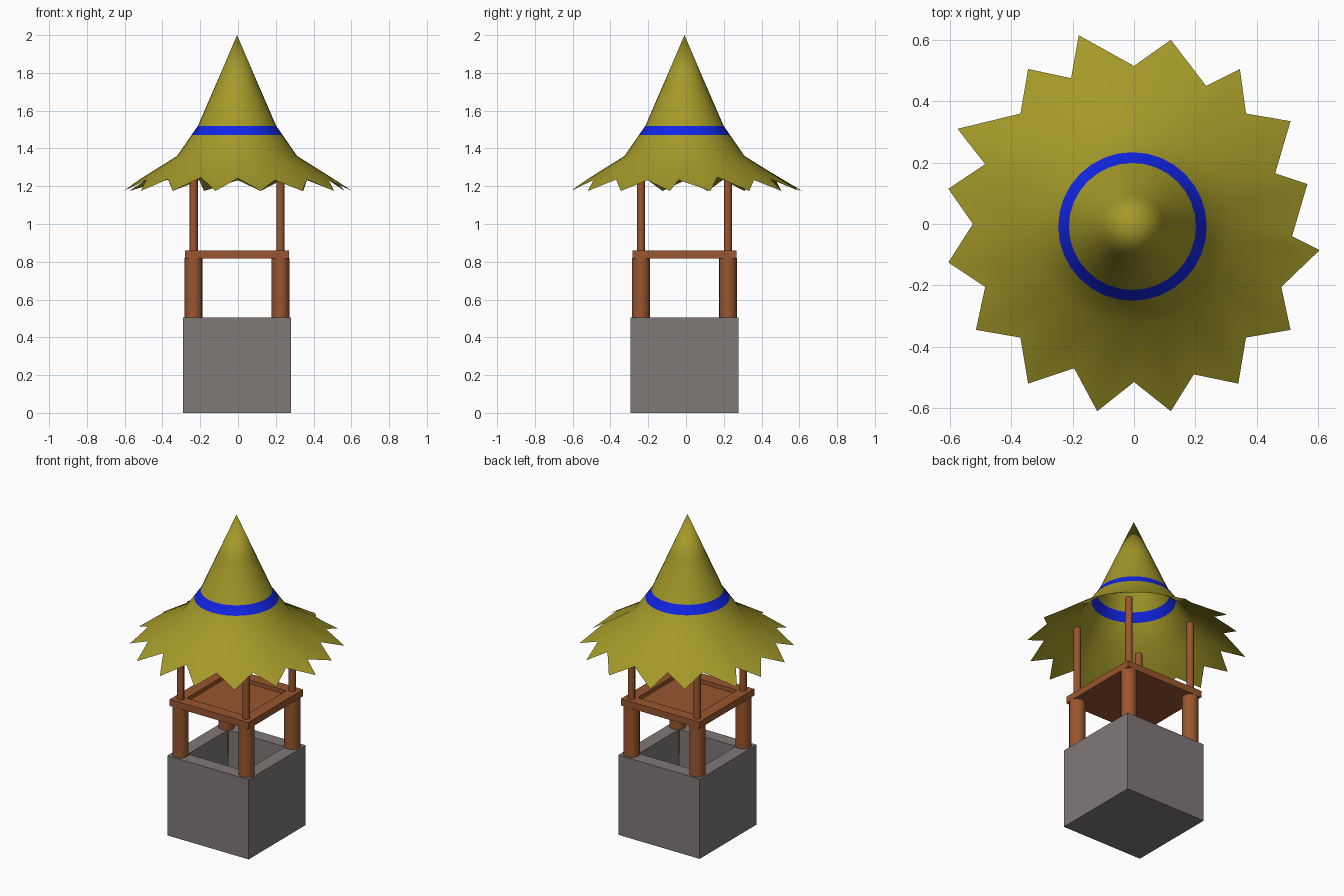
import bpy, bmesh, math

if "Cube" in bpy.data.objects:
    bpy.data.objects.remove(bpy.data.objects["Cube"])

CX, CY = -0.005, -0.008          # axis of the whole model


def material(name, rgb):
    m = bpy.data.materials.new(name)
    m.diffuse_color = (*rgb, 1)
    m.use_nodes = True
    m.node_tree.nodes["Principled BSDF"].inputs["Base Color"].default_value = m.diffuse_color
    return m


STONE = material("grey stone", (0.215, 0.19, 0.187))
WOOD = material("brown wood", (0.32, 0.092, 0.028))
STRAW = material("olive straw", (0.37, 0.32, 0.022))
BLUE = material("blue band", (0.006, 0.018, 0.8))


def finish(bm, name, mats, smooth=None):
    bmesh.ops.recalc_face_normals(bm, faces=bm.faces)
    me = bpy.data.meshes.new(name)
    bm.to_mesh(me)
    bm.free()
    for m in mats:
        me.materials.append(m)
    ob = bpy.data.objects.new(name, me)
    bpy.context.collection.objects.link(ob)
    ob.location = (CX, CY, 0)
    if smooth:
        bpy.context.view_layer.objects.active = ob
        ob.select_set(True)
        bpy.ops.object.shade_smooth_by_angle(angle=math.radians(smooth))
        ob.select_set(False)
    return ob


def tray(name, half, z0, z1, inner, floor, mat):
    """Square block with a square recess in its top."""
    bm = bmesh.new()
    rings = []
    for h, z in ((half, z0), (half, z1), (inner, z1), (inner, floor)):
        rings.append([bm.verts.new((sx * h, sy * h, z))
                      for sx, sy in ((-1, -1), (1, -1), (1, 1), (-1, 1))])
    for a, b in zip(rings, rings[1:]):
        for i in range(4):
            j = (i + 1) % 4
            bm.faces.new((a[i], a[j], b[j], b[i]))
    bm.faces.new(rings[0])
    bm.faces.new(rings[-1])
    return finish(bm, name, [mat])


def post(name, x, y, r, z0, z1, sides):
    bm = bmesh.new()
    bmesh.ops.create_cone(bm, cap_ends=True, segments=sides, radius1=r,
                          radius2=r, depth=z1 - z0)
    bmesh.ops.translate(bm, verts=bm.verts, vec=(x, y, (z0 + z1) / 2))
    return finish(bm, name, [WOOD], 50)


# Hollow stone base and wooden deck
tray("stone_base", 0.285, 0.0, 0.505, 0.20, 0.03, STONE)
tray("wooden_deck", 0.275, 0.818, 0.86, 0.205, 0.835, WOOD)

# Thick legs under the deck, thin posts up to the roof
for sx, sn in ((-1, "left"), (1, "right")):
    for sy, fn in ((-1, "front"), (1, "back")):
        post(f"{fn}_{sn}_leg", sx * 0.23, sy * 0.23, 0.047, 0.35, 0.82, 16)
        post(f"{fn}_{sn}_roof_post", sx * 0.23, sy * 0.23, 0.022, 0.84, 1.31, 8)

# Ragged edge of the straw roof seen from above, clockwise from the back
EDGE = [(0, .515), (.12, .6), (.235, .45), (.345, .505), (.365, .36), (.51, .335),
        (.46, .165), (.565, .13), (.515, -.04), (.605, -.085), (.48, -.205),
        (.51, -.345), (.365, -.37), (.34, -.52), (.195, -.49), (.12, -.61),
        (0, -.515), (-.12, -.61), (-.195, -.47), (-.345, -.52), (-.37, -.37),
        (-.515, -.345), (-.485, -.205), (-.605, -.125), (-.525, 0), (-.605, .115),
        (-.485, .195), (-.575, .31), (-.37, .36), (-.345, .505), (-.205, .475),
        (-.18, .615)]

# Conical straw roof, single sheet, with blue band between two rings
bm = bmesh.new()
N = len(EDGE)
apex = bm.verts.new((0, 0, 2.0))
rings = []
for r, z in ((0.103, 1.76), (0.207, 1.52), (0.242, 1.47), (0.318, 1.36)):
    ring = []
    for i in range(N):
        a = math.pi / 2 - 2 * math.pi * i / N
        ring.append(bm.verts.new((r * math.cos(a), r * math.sin(a), z)))
    rings.append(ring)
edge = []
for i, (x, y) in enumerate(EDGE):
    x, y = x - CX, y - CY
    z = 1.36 - 0.625 * (math.hypot(x, y) - 0.318)
    edge.append(bm.verts.new((x, y, 1.175 if i % 2 else z)))
rings.append(edge)
for i in range(N):
    j = (i + 1) % N
    bm.faces.new((apex, rings[0][j], rings[0][i]))
    for k in range(len(rings) - 1):
        a, b = rings[k], rings[k + 1]
        f = bm.faces.new((a[i], a[j], b[j], b[i]))
        f.material_index = 1 if k == 1 else 0
finish(bm, "straw_roof", [STRAW, BLUE], 60)
